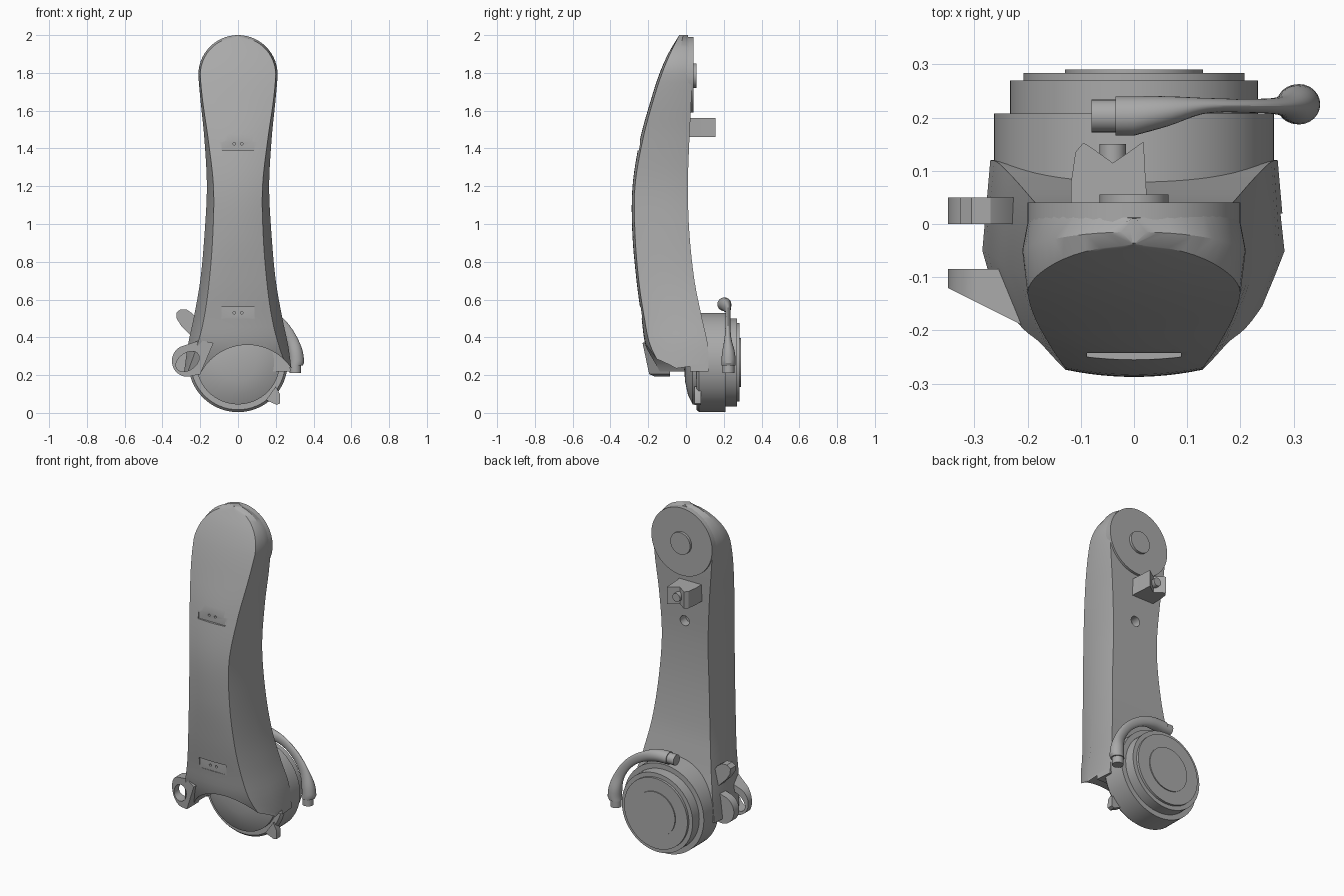
import bpy, bmesh
from math import sin, cos, pi, sqrt, radians
from mathutils import Vector

cube = bpy.data.objects.get("Cube")
if cube:
    bpy.data.objects.remove(cube, do_unlink=True)

grey = bpy.data.materials.new("mid_grey")
grey.use_nodes = True
grey.diffuse_color = (0.4, 0.4, 0.4, 1)
for node in grey.node_tree.nodes:
    if node.type == "BSDF_PRINCIPLED":
        node.inputs["Base Color"].default_value = grey.diffuse_color
parts = []


def loft(name, rings, keep=True):
    """Skin a list of equal-length rings and cap both ends."""
    bm = bmesh.new()
    rows = [[bm.verts.new(p) for p in ring] for ring in rings]
    n = len(rows[0])
    for a, b in zip(rows, rows[1:]):
        for i in range(n):
            j = (i + 1) % n
            bm.faces.new((a[i], a[j], b[j], b[i]))
    bm.faces.new(rows[0])
    bm.faces.new(rows[-1])
    bmesh.ops.recalc_face_normals(bm, faces=bm.faces)
    mesh = bpy.data.meshes.new(name)
    bm.to_mesh(mesh)
    bm.free()
    mesh.materials.append(grey)
    obj = bpy.data.objects.new(name, mesh)
    bpy.context.collection.objects.link(obj)
    if keep:
        parts.append(obj)
    else:
        obj.hide_render = True
    return obj


def circle(x, z, r, y, n=64):
    return [(x + r * cos(2 * pi * i / n), y, z + r * sin(2 * pi * i / n)) for i in range(n)]


def lathe(name, x, z, profile, keep=True, n=64):
    return loft(name, [circle(x, z, r, y, n) for r, y in profile], keep)


def prism(name, pts, y0, y1, keep=True):
    return loft(name, [[(x, y, z) for x, z in pts] for y in (y0, y1)], keep)


def cut(obj, cutter):
    mod = obj.modifiers.new("cut", "BOOLEAN")
    mod.operation = "DIFFERENCE"
    mod.solver = "EXACT"
    mod.object = cutter
    bpy.context.view_layer.objects.active = obj
    bpy.ops.object.modifier_apply(modifier=mod.name)
    bpy.data.objects.remove(cutter, do_unlink=True)


def smooth_at(keys, z):
    """Hermite interpolation of key rows on their first column."""
    i = max(k for k in range(len(keys) - 1) if keys[k][0] <= z or k == 0)
    a, b = keys[i], keys[i + 1]
    before, after = keys[max(i - 1, 0)], keys[min(i + 2, len(keys) - 1)]
    h = b[0] - a[0]
    t = (z - a[0]) / h
    out = []
    for c in range(1, len(a)):
        ma = (b[c] - before[c]) / (b[0] - before[0]) * h
        mb = (after[c] - a[c]) / (after[0] - a[0]) * h
        out.append((2 * t**3 - 3 * t**2 + 1) * a[c] + (t**3 - 2 * t**2 + t) * ma
                   + (3 * t**2 - 2 * t**3) * b[c] + (t**3 - t**2) * mb)
    return out


# Arm: height, half widths (back, middle, front), depths (middle, front edge, front centre, back)
KEYS = [
    (0.22, .27, .285, .265, -.05, -.12, -.16, .12),
    (0.36, .255, .265, .215, -.06, -.19, -.215, .115),
    (0.5, .225, .235, .18, -.08, -.22, -.235, .085),
    (0.7, .19, .2, .152, -.10, -.25, -.262, .045),
    (0.95, .165, .177, .133, -.11, -.27, -.284, .018),
    (1.2, .152, .165, .13, -.11, -.27, -.283, .01),
    (1.45, .165, .178, .158, -.095, -.228, -.243, .018),
    (1.65, .185, .198, .187, -.07, -.175, -.188, .028),
    (1.79, .195, .21, .2, -.05, -.13, -.143, .03),
    (1.9, .195, .21, .2, -.035, -.085, -.095, .03),
    (2.0, .195, .21, .2, -.015, -.035, -.036, .01),
]
TOP, R = 1.79, 0.21


def arm_ring(z):
    wb, wm, wf, ym, yf, yc, yb = smooth_at(KEYS, z)
    if z > TOP:
        t = (z - TOP) / R
        inner = sqrt(max(1 - (t / .95) ** 2, 0))
        wm = max(R * sqrt(max(1 - t * t, 0)), .006)
        wb, wf = max(.195 * inner, .004), max(.2 * inner, .003)
    right = [(wb, yb), (wm, ym)]
    front = [(wf * u, yf + (yc - yf) * (1 - u * u)) for u in [1 - i / 6 for i in range(13)]]
    left = [(-x, y) for x, y in reversed(right)]
    return [(x, y, z) for x, y in right + front + left]


heights = [.22 + (TOP - .22) * i / 40 for i in range(41)]
heights += [TOP + R * sin(pi / 2 * i / 14) for i in range(1, 15)]
arm = loft("arm_body", [arm_ring(z) for z in heights])

# Arch under the front, screw hole in the back, two slots with pin holes
cut(arm, lathe("arch_cutter", .05, .08, [(.28, -.5), (.28, .02)], False))
cut(arm, lathe("hole_cutter", 0, 1.31, [(.03, -.04), (.03, .1)], False, 32))
for low, high, depth, pin in ((1.39, 1.5, -.2425, 1.425), (.5, .56, -.232, .53)):
    slot = [(-.088, low), (.088, low), (.088, high), (-.088, high)]
    cut(arm, prism("slot_cutter", slot, -.4, depth, False))
    for x in (-.02, .02):
        cut(arm, lathe("pin_cutter", x, pin, [(.007, -.4), (.007, depth + .02)], False, 16))

# Top pivot on the back
lathe("top_pivot_disc", 0, TOP, [(.2, 0), (.2, .04)])
lathe("top_pivot_boss", 0, 1.785, [(.065, .03), (.065, .055)])

# Stepped hub at the foot
lathe("foot_hub", 0, .267, [
    (.03, -.01), (.1, -.005), (.17, .01), (.222, .035), (.222, .055), (.25, .055), (.263, .07),
    (.263, .208), (.233, .208), (.233, .27), (.208, .27), (.208, .284), (.13, .284), (.13, .29)])

# Clip behind the upper arm: notched block and pin
notch = [(-.118, 0), (-.118, .08), (-.11, .135), (-.095, .153), (-.075, .14), (-.04, .115),
         (-.01, .135), (.018, .155), (.022, .08), (.028, 0)]
loft("clip_block", [[(x, y, z) for x, y in notch] for z in (1.46, 1.56)])
lathe("clip_pin", -.04, 1.51, [(.025, 0), (.025, .15)], n=24)


# Side lugs: rounded ends joined to the arm
def lug_outline():
    arc = [(-.27 + .08 * cos(a), .275 + .083 * sin(a))
           for a in [radians(100 + 180 * i / 24) for i in range(25)]]
    return arc + [(-.2, .205), (-.13, .37), (-.2, .385)]


outline = lug_outline()
front_lug = loft("front_lug", [
    [(x, -.12 - .5 * (x + .35), z) for x, z in outline],
    [(x, -.085, z) for x, z in outline]])
oval = []
for i in range(40):
    a, tilt = 2 * pi * i / 40, radians(35)
    u, v = .068 * cos(a), .045 * sin(a)
    oval.append((-.267 + u * cos(tilt) - v * sin(tilt), .272 + u * sin(tilt) + v * cos(tilt)))
cut(front_lug, prism("oval_cutter", oval, -.4, 0, False))
prism("back_lug", outline, 0, .05)

# Small ear above the lugs and tab under the hub
ear = [(-.2, .37), (-.25, .41), (-.3, .46), (-.325, .5), (-.327, .53), (-.305, .548),
       (-.27, .546), (-.24, .525), (-.2, .46)]
prism("side_ear", ear, 0, .05)
prism("foot_tab", [(.15, .07), (.2, .14), (.222, .1), (.223, .05), (.205, .043), (.165, .06)],
      .045, .08)

# Curved lever over the hub: angle, radial half size, depth half size, depth
LEVER = [(0, .04, .038, .225), (10, .038, .034, .225), (25, .03, .018, .222),
         (45, .026, .013, .222), (65, .028, .015, .222), (78, .034, .028, .212),
         (90, .036, .037, .203)]


def lever_ring(centre, radial, a, b, n=24):
    ring = []
    for i in range(n):
        t = 2 * pi * i / n
        ring.append(centre + radial * (a * cos(t)) + Vector((0, b * sin(t), 0)))
    return ring


def lever_at(deg):
    a, b, y = smooth_at(LEVER, deg)
    radial = Vector((cos(radians(deg)), 0, sin(radians(deg))))
    return lever_ring(radial * .31 + Vector((0, y, .265)), radial, a, b)


side, up = Vector((1, 0, 0)), Vector((0, 0, 1))
rings = [lever_ring(Vector((.305, .225, .25)), side, .037, .037)]
rings += [lever_at(3 * i) for i in range(31)]
rings += [lever_ring(Vector((-.035, .203, .575)), up, .036, .037)]
loft("lever_handle", rings)
loft("lever_low_cap", [lever_ring(Vector((.303, .225, z)), side, .031, .031) for z in (.21, .26)])
loft("lever_top_cap", [lever_ring(Vector((x, .203, .575)), up, .031, .031) for x in (-.08, -.02)])

# Smooth shading with sharp edges kept
bpy.ops.object.select_all(action="DESELECT")
for obj in parts:
    obj.select_set(True)
bpy.context.view_layer.objects.active = arm
bpy.ops.object.shade_smooth_by_angle(angle=radians(28))
